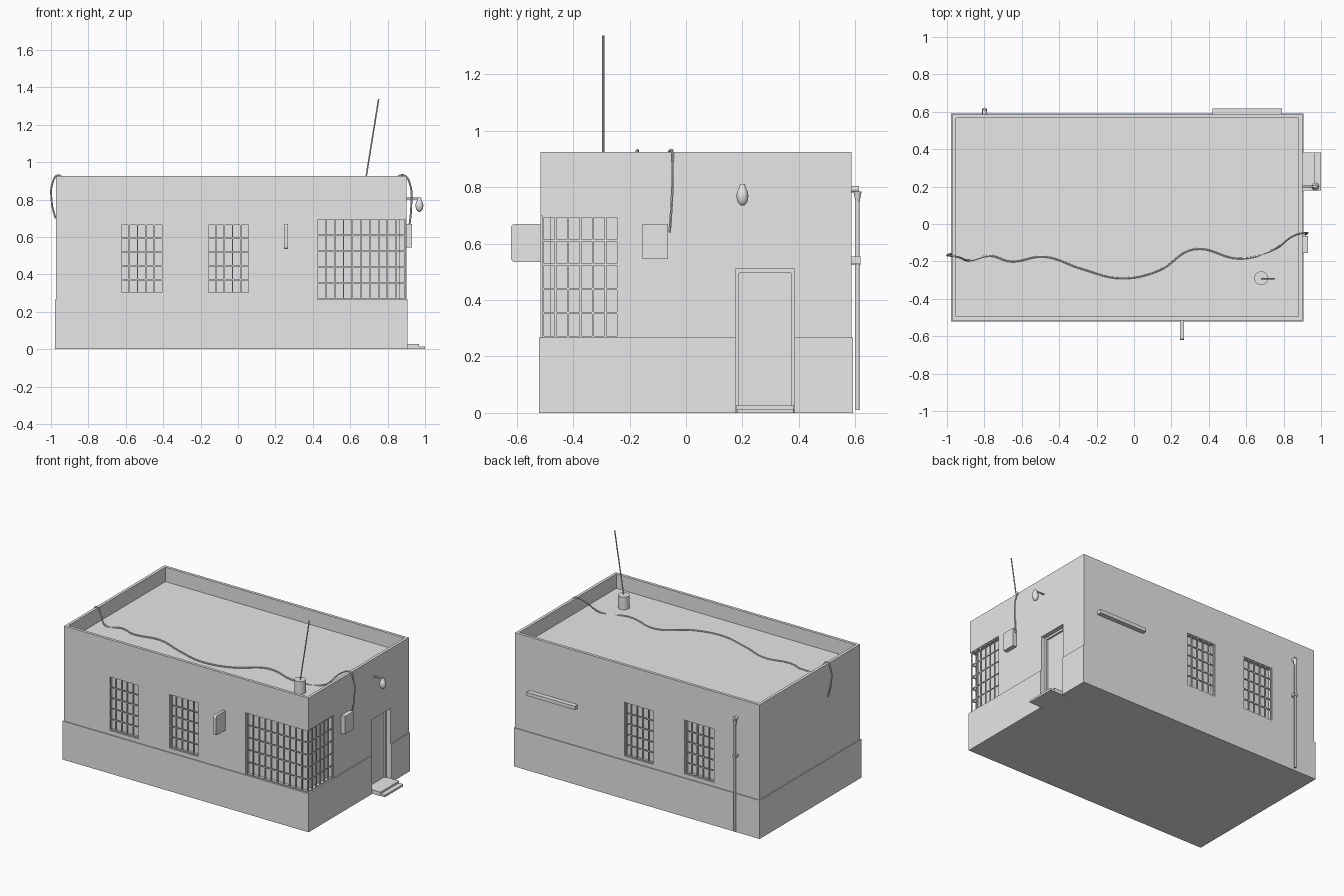
import bpy, bmesh, math
from mathutils import Vector, Matrix

cube = bpy.data.objects.get("Cube")
if cube:
    bpy.data.objects.remove(cube, do_unlink=True)

grey = bpy.data.materials.new("plain_grey")
grey.use_nodes = True
colour = (0.8, 0.8, 0.8, 1)
grey.diffuse_color = colour
for node in grey.node_tree.nodes:
    if node.type == 'BSDF_PRINCIPLED':
        node.inputs["Base Color"].default_value = colour


def add_object(name, data):
    obj = bpy.data.objects.new(name, data)
    bpy.context.collection.objects.link(obj)
    obj.data.materials.append(grey)
    return obj


def boxes(name, spans):
    """One object made of boxes, each given as (x0, x1, y0, y1, z0, z1)."""
    bm = bmesh.new()
    for x0, x1, y0, y1, z0, z1 in spans:
        centre = Vector((x0 + x1, y0 + y1, z0 + z1)) / 2
        size = Matrix.Diagonal((x1 - x0, y1 - y0, z1 - z0, 1))
        bmesh.ops.create_cube(bm, size=1, matrix=Matrix.Translation(centre) @ size)
    mesh = bpy.data.meshes.new(name)
    bm.to_mesh(mesh)
    bm.free()
    return add_object(name, mesh)


def smooth(obj):
    bpy.ops.object.select_all(action='DESELECT')
    obj.select_set(True)
    bpy.context.view_layer.objects.active = obj
    bpy.ops.object.shade_smooth_by_angle(angle=math.radians(40))


def rod(name, start, end, r0, r1=None, sides=16):
    """Cylinder or cone between two points."""
    start, end = Vector(start), Vector(end)
    axis = end - start
    turn = axis.to_track_quat('Z', 'Y').to_matrix().to_4x4()
    bm = bmesh.new()
    bmesh.ops.create_cone(bm, cap_ends=True, segments=sides, radius1=r0,
                          radius2=r0 if r1 is None else r1, depth=axis.length,
                          matrix=Matrix.Translation((start + end) / 2) @ turn)
    mesh = bpy.data.meshes.new(name)
    bm.to_mesh(mesh)
    bm.free()
    obj = add_object(name, mesh)
    smooth(obj)
    return obj


def cut(obj, cutter):
    mod = obj.modifiers.new("openings", 'BOOLEAN')
    mod.operation, mod.solver, mod.object = 'DIFFERENCE', 'EXACT', cutter
    graph = bpy.context.evaluated_depsgraph_get()
    mesh = bpy.data.meshes.new_from_object(obj.evaluated_get(graph))
    obj.modifiers.clear()
    obj.data = mesh
    bpy.data.objects.remove(cutter, do_unlink=True)


def grille(name, axis, a0, a1, z0, z1, cols, rows, depth, bar=0.007):
    """Grid of bars in the xz plane (axis x) or the yz plane (axis y)."""
    h = bar / 2
    spans = []

    def put(lo, hi, zlo, zhi, thick):
        d0, d1 = depth - thick, depth + thick
        spans.append((lo, hi, d0, d1, zlo, zhi) if axis == 'x' else (d0, d1, lo, hi, zlo, zhi))

    for i in range(cols + 1):
        c = a0 + h + (a1 - a0 - bar) * i / cols
        put(c - h, c + h, z0, z1, h)
    for j in range(rows + 1):
        c = z0 + h + (z1 - z0 - bar) * j / rows
        put(a0, a1, c - h, c + h, h * 0.8)
    return boxes(name, spans)


# Main dimensions
LEFT, RIGHT, FRONT, BACK, TOP, ROOF = -0.973, 0.90, -0.515, 0.586, 0.925, 0.825
SILL, DOOR0, DOOR1, DOOR_TOP, RECESS = 0.265, 0.176, 0.385, 0.51, 0.035
windows = {"left": (-0.63, -0.40), "middle": (-0.165, 0.062)}
W0, W1 = 0.295, 0.67

# Walls with sunken roof, window recesses, corner notch and doorway
walls = boxes("walls", [(LEFT, RIGHT, FRONT, BACK, 0.01, TOP)])
openings = [(LEFT + 0.02, RIGHT - 0.02, FRONT + 0.02, BACK - 0.02, ROOF, 1.2),
            (0.42, 1.2, -0.8, -0.238, SILL, 0.70),
            (RIGHT - 0.05, 1.2, DOOR0, DOOR1, -0.1, DOOR_TOP)]
for x0, x1 in windows.values():
    openings.append((x0, x1, -0.8, FRONT + RECESS, W0, W1))
    openings.append((x0, x1, BACK - RECESS, 0.8, W0, W1))
cut(walls, boxes("opening_cutter", openings))

# Slightly wider plinth with the doorway cut out
plinth = boxes("plinth", [(LEFT - 0.006, RIGHT + 0.006, FRONT - 0.006, BACK + 0.006, 0, SILL + 0.002)])
cut(plinth, boxes("door_cutter", [(RIGHT - 0.05, 1.2, DOOR0, DOOR1, -0.1, DOOR_TOP)]))

# Windows: barred grilles, and glass set back in the corner notch
for side, depth in (("front", FRONT + 0.008), ("back", BACK - 0.008)):
    for place, (x0, x1) in windows.items():
        grille(f"{side}_{place}_grille", 'x', x0, x1, W0, W1, 5, 5, depth)
boxes("corner_glass", [(0.42, RIGHT - RECESS, FRONT + RECESS, -0.238, SILL, 0.70)])
grille("corner_grille_front", 'x', 0.42, RIGHT - 0.004, SILL, 0.70, 10, 5, FRONT + 0.008)
grille("corner_grille_side", 'y', FRONT + 0.004, -0.238, SILL, 0.70, 6, 5, RIGHT - 0.008)

# Door frame, leaf and steps
fx0, fx1 = RIGHT - 0.05, RIGHT - 0.03
boxes("door_frame", [(fx0, fx1, DOOR0, DOOR0 + 0.012, 0, DOOR_TOP),
                     (fx0, fx1, DOOR1 - 0.012, DOOR1, 0, DOOR_TOP),
                     (fx0, fx1, DOOR0, DOOR1, DOOR_TOP - 0.014, DOOR_TOP)])
boxes("door_leaf", [(fx0 - 0.005, fx0 + 0.008, DOOR0, DOOR1, 0.01, DOOR_TOP)])
boxes("door_steps", [(fx0, 0.967, DOOR0 + 0.002, DOOR1 - 0.002, 0, 0.027),
                     (0.90, 1.0, DOOR0 + 0.004, DOOR1 - 0.004, 0, 0.014)])

# Wall box and projecting front sign with rounded outer corners
boxes("junction_box", [(RIGHT - 0.005, 0.93, -0.155, -0.064, 0.545, 0.67)])
sign = boxes("front_sign", [(0.246, 0.266, -0.62, FRONT + 0.005, 0.535, 0.67)])
bm = bmesh.new()
bm.from_mesh(sign.data)
corner_edges = [e for e in bm.edges if all(v.co.y < -0.6 for v in e.verts)
                and abs(e.verts[0].co.x - e.verts[1].co.x) > 0.01]
bmesh.ops.bevel(bm, geom=corner_edges, offset=0.014, segments=4, profile=0.5, affect='EDGES')
bm.to_mesh(sign.data)
bm.free()

# Ledge on the back wall
boxes("back_ledge", [(0.42, 0.79, BACK - 0.005, 0.618, 0.53, 0.555)])

# Side lamp
rod("lamp_arm", (RIGHT - 0.01, 0.2, 0.805), (0.975, 0.2, 0.805), 0.005)
rod("lamp_cap", (0.97, 0.2, 0.775), (0.97, 0.2, 0.812), 0.02, 0.008)
bm = bmesh.new()
bmesh.ops.create_uvsphere(bm, u_segments=16, v_segments=10, radius=1,
                          matrix=Matrix.Translation((0.97, 0.2, 0.768)) @ Matrix.Diagonal((0.021, 0.021, 0.034, 1)))
bulb_mesh = bpy.data.meshes.new("lamp_bulb")
bm.to_mesh(bulb_mesh)
bm.free()
smooth(add_object("lamp_bulb", bulb_mesh))

# Drainpipe on the back wall
PX, PY = -0.80, 0.608
rod("drainpipe", (PX, PY, 0.01), (PX, PY, 0.77), 0.007)
rod("drain_funnel", (PX, PY, 0.75), (PX, PY, 0.785), 0.008, 0.014)
rod("drain_outlet", (PX, BACK - 0.01, 0.793), (PX, PY + 0.006, 0.793), 0.011)
boxes("drain_bracket", [(PX - 0.012, PX + 0.012, BACK - 0.005, PY + 0.01, 0.525, 0.54)])

# Aerial in its weighted base
rod("aerial_base", (0.68, -0.29, ROOF - 0.005), (0.68, -0.29, 0.912), 0.037, sides=24)
rod("aerial", (0.675, -0.293, 0.86), (0.752, -0.293, 1.337), 0.004, sides=8)

# Cable: up the left wall, across the roof, down to the junction box
Z = ROOF + 0.006
roof_run = [(-0.88, -0.195), (-0.77, -0.17), (-0.66, -0.20), (-0.48, -0.175), (-0.28, -0.24),
            (-0.07, -0.29), (0.13, -0.25), (0.32, -0.135), (0.57, -0.185), (0.75, -0.135)]
path = [(-0.976, -0.16, 0.70), (-0.995, -0.165, 0.78), (-0.988, -0.17, 0.90), (-0.963, -0.172, 0.93),
        (-0.935, -0.178, 0.91)]
path += [(x, y, Z) for x, y in roof_run]
path += [(0.85, -0.065, 0.92), (0.89, -0.05, 0.929), (0.92, -0.048, 0.88), (0.926, -0.05, 0.76), (0.914, -0.058, 0.64)]
curve = bpy.data.curves.new("cable", 'CURVE')
curve.dimensions = '3D'
curve.bevel_depth, curve.bevel_resolution, curve.resolution_u = 0.005, 1, 8
curve.use_fill_caps = True
spline = curve.splines.new('BEZIER')
spline.bezier_points.add(len(path) - 1)
for point, co in zip(spline.bezier_points, path):
    point.co = co
    point.handle_left_type = point.handle_right_type = 'AUTO'
cable = add_object("cable", curve)
bpy.ops.object.select_all(action='DESELECT')
cable.select_set(True)
bpy.context.view_layer.objects.active = cable
bpy.ops.object.convert(target='MESH')
smooth(bpy.context.view_layer.objects.active)
